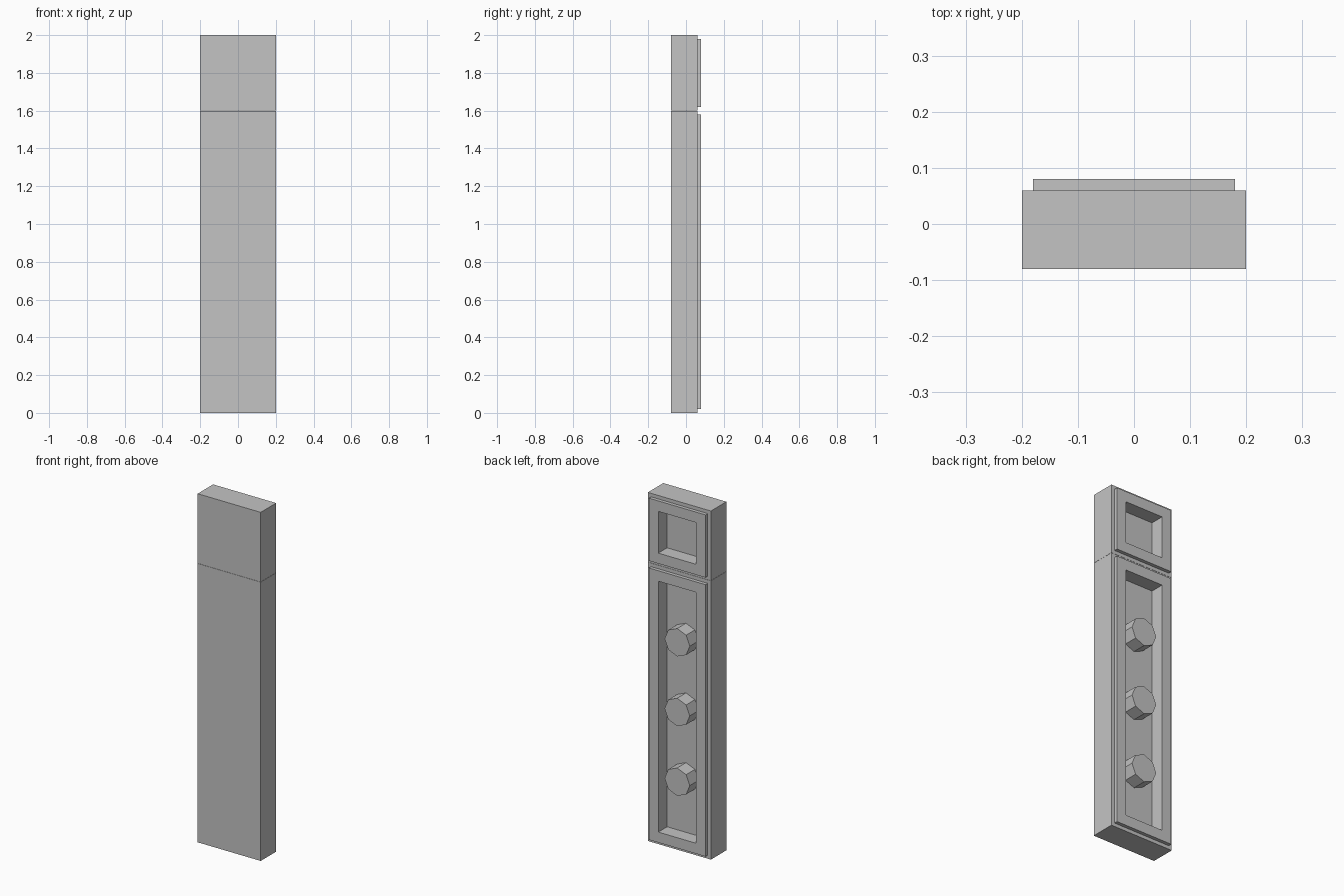
import bpy
import bmesh
import math
from mathutils import Matrix, Vector

if "Cube" in bpy.data.objects:
    bpy.data.objects.remove(bpy.data.objects["Cube"], do_unlink=True)

UNIT = 0.4                       # width of one square module
SEAM = 0.001                     # hairline gap between the two tiles
FRONT, SHOULDER, BACK, FLOOR = -0.08, 0.06, 0.08, 0.0

grey = bpy.data.materials.new("light grey")
grey.use_nodes = True
colour = (0.55, 0.55, 0.55, 1)
grey.diffuse_color = colour
grey.node_tree.nodes["Principled BSDF"].inputs["Base Color"].default_value = colour


def finish(name, bm):
    bmesh.ops.recalc_face_normals(bm, faces=bm.faces)
    mesh = bpy.data.meshes.new(name)
    bm.to_mesh(mesh)
    bm.free()
    mesh.materials.append(grey)
    obj = bpy.data.objects.new(name, mesh)
    bpy.context.collection.objects.link(obj)


def inset_and_move(bm, face, inset, depth):
    """Inset a back face, then push it along y."""
    bmesh.ops.inset_region(bm, faces=[face], thickness=inset, use_even_offset=True)
    new = bmesh.ops.extrude_discrete_faces(bm, faces=[face])["faces"][0]
    bmesh.ops.translate(bm, verts=new.verts, vec=Vector((0, depth, 0)))
    return new


def tile(name, bottom, top):
    """Flat slab with a stepped rim and a hollow in its back."""
    bm = bmesh.new()
    place = Matrix.Translation((0, (FRONT + SHOULDER) / 2, (bottom + top) / 2))
    size = Matrix.Diagonal((UNIT, SHOULDER - FRONT, top - bottom, 1))
    bmesh.ops.create_cube(bm, size=1, matrix=place @ size)
    bm.normal_update()
    face = max(bm.faces, key=lambda f: f.normal.y)
    face = inset_and_move(bm, face, 0.02, BACK - SHOULDER)
    bm.normal_update()
    inset_and_move(bm, face, 0.06, FLOOR - BACK)
    finish(name, bm)


def peg(name, z):
    """Eight-sided peg standing on the hollow's floor."""
    bm = bmesh.new()
    place = Matrix.Translation((0, (FLOOR + BACK) / 2, z))
    bmesh.ops.create_cone(bm, cap_ends=True, segments=8, radius1=0.08, radius2=0.08,
                          depth=BACK - FLOOR,
                          matrix=place @ Matrix.Rotation(math.pi / 2, 4, "X"))
    finish(name, bm)


# Long tile below, square tile above
tile("long_tile", 0, 4 * UNIT - SEAM / 2)
tile("square_tile", 4 * UNIT + SEAM / 2, 5 * UNIT)

# Pegs between the long tile's modules
for i in range(1, 4):
    peg(f"peg_{i}", i * UNIT)
